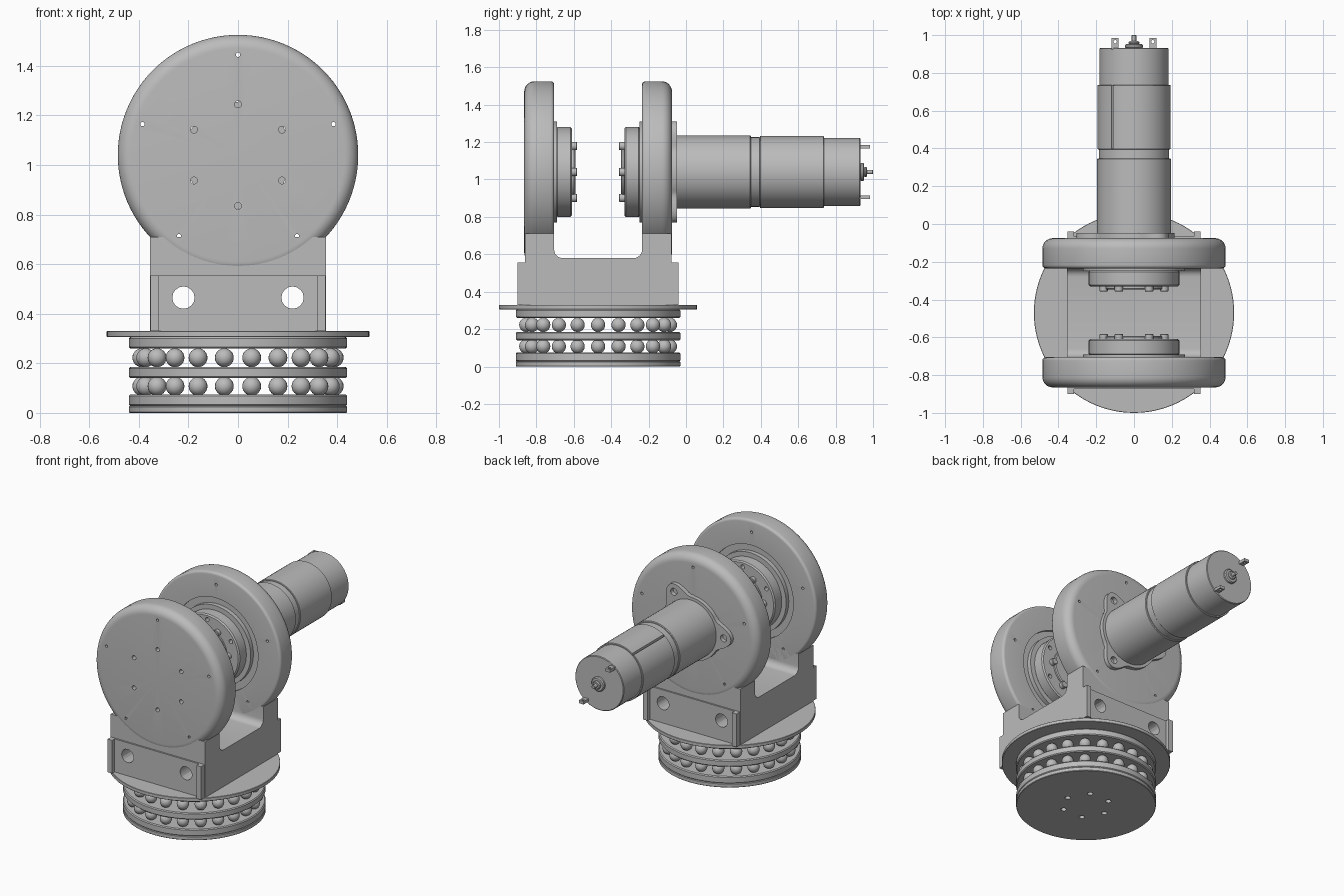
import bpy, bmesh
from math import sin, cos, pi, radians
from mathutils import Matrix, Vector

cube = bpy.data.objects.get("Cube")
if cube:
    bpy.data.objects.remove(cube)

MID_Y = -0.47      # turntable axis
AXIS_Z = 1.04      # motor axis

gray = bpy.data.materials.new("machined_gray")
gray.use_nodes = True
tone = (0.5, 0.5, 0.5, 1)
gray.diffuse_color = tone
gray.node_tree.nodes["Principled BSDF"].inputs["Base Color"].default_value = tone


def finish(name, bm, smooth=True):
    bmesh.ops.recalc_face_normals(bm, faces=bm.faces)
    mesh = bpy.data.meshes.new(name)
    bm.to_mesh(mesh)
    bm.free()
    obj = bpy.data.objects.new(name, mesh)
    bpy.context.collection.objects.link(obj)
    mesh.materials.append(gray)
    if smooth:
        shade(obj)
    return obj


def activate(obj):
    bpy.ops.object.select_all(action='DESELECT')
    obj.select_set(True)
    bpy.context.view_layer.objects.active = obj


def shade(obj):
    activate(obj)
    bpy.ops.object.shade_smooth_by_angle(angle=radians(30))


def lathe(name, profile, axis='z', loc=(0, 0, 0), steps=64):
    """Revolve (radius, height) points about z or y."""
    bm = bmesh.new()
    rings = []
    for r, h in profile:
        ring = []
        for i in range(steps):
            a = 2 * pi * i / steps
            p = (r * cos(a), r * sin(a), h) if axis == 'z' else (r * cos(a), h, r * sin(a))
            ring.append(bm.verts.new(Vector(p) + Vector(loc)))
            if r == 0:
                break
        rings.append(ring)
    for a, b in zip(rings, rings[1:]):
        for i in range(steps):
            quad = [a[i % len(a)], a[(i + 1) % len(a)], b[(i + 1) % len(b)], b[i % len(b)]]
            bm.faces.new(list(dict.fromkeys(quad)))
    return finish(name, bm)


def disc(name, r, h0, h1, axis='z', loc=(0, 0, 0), steps=64, edge=0.006):
    s = edge if h1 > h0 else -edge
    return lathe(name, [(0, h0), (r - edge, h0), (r, h0 + s), (r, h1 - s), (r - edge, h1), (0, h1)],
                 axis, loc, steps)


def prism(name, points, offset):
    bm = bmesh.new()
    face = bm.faces.new([bm.verts.new(p) for p in points])
    out = bmesh.ops.extrude_face_region(bm, geom=[face])
    moved = [v for v in out["geom"] if isinstance(v, bmesh.types.BMVert)]
    bmesh.ops.translate(bm, vec=offset, verts=moved)
    return finish(name, bm)


def box(name, lo, hi):
    bm = bmesh.new()
    size = Vector(hi) - Vector(lo)
    mat = Matrix.Translation((Vector(lo) + Vector(hi)) / 2) @ Matrix.Diagonal((*size, 1))
    bmesh.ops.create_cube(bm, size=1, matrix=mat)
    return finish(name, bm, False)


def drill(obj, holes, axis='y'):
    """Cut cylinders given as (position, radius, length) out of a part."""
    bm = bmesh.new()
    turn = Matrix.Rotation(pi / 2, 4, 'X') if axis == 'y' else Matrix()
    for pos, r, length in holes:
        bmesh.ops.create_cone(bm, cap_ends=True, segments=16, radius1=r, radius2=r,
                              depth=length, matrix=Matrix.Translation(pos) @ turn)
    cut(obj, finish("hole_cutter", bm, False))


def cut(obj, cutter):
    cutter.hide_render = True
    mod = obj.modifiers.new("holes", 'BOOLEAN')
    mod.operation, mod.solver, mod.object = 'DIFFERENCE', 'EXACT', cutter
    activate(obj)
    bpy.ops.object.modifier_apply(modifier=mod.name)
    bpy.data.objects.remove(cutter)
    shade(obj)


def circle(count, radius, start, y):
    """Points around the motor axis."""
    return [(radius * cos(radians(start) + 2 * pi * i / count), y,
             AXIS_Z + radius * sin(radians(start) + 2 * pi * i / count)) for i in range(count)]


# Turntable: stacked races with two rows of balls
base = (0, MID_Y, 0)
bottom = disc("base_disc", 0.44, 0, 0.027, 'z', base, 96, 0.003)
drill(bottom, [((0.15 * cos(i * pi / 3), MID_Y + 0.15 * sin(i * pi / 3), 0), 0.018, 0.04)
               for i in range(6)], 'z')
for name, lo, hi in (("lower_race", 0.027, 0.075), ("middle_race", 0.14, 0.185),
                     ("upper_race", 0.26, 0.306)):
    disc(name, 0.44, lo, hi, 'z', base, 96)
disc("turntable_flange", 0.53, 0.306, 0.33, 'z', base, 96, 0.002)
for row, z in (("lower_balls", 0.1075), ("upper_balls", 0.2225)):
    bm = bmesh.new()
    for i in range(22):
        a = 2 * pi * (i + 0.5) / 22 - pi / 2
        pos = (0.388 * cos(a), MID_Y + 0.388 * sin(a), z)
        bmesh.ops.create_uvsphere(bm, u_segments=20, v_segments=12, radius=0.038,
                                  matrix=Matrix.Translation(pos))
    finish(row, bm)

# U-shaped yoke with filleted inner corners
half, inner, floor, fillet, top = 0.392, 0.235, 0.58, 0.045, 0.71
side = [(half, 0.33), (half, top), (inner, top)]
side += [(inner - fillet + fillet * cos(t * pi / 12), floor + fillet - fillet * sin(t * pi / 12))
         for t in range(7)]
outline = side + [(-d, z) for d, z in reversed(side)]
yoke = prism("yoke", [(-0.355, MID_Y + d, z) for d, z in outline], (0.71, 0, 0))
drill(yoke, [((x, MID_Y, 0.465), 0.045, 1.2) for x in (-0.22, 0.22)])

# Two mirrored arms, each with hub, ring and bolts
for s, label in ((-1, "front"), (1, "back")):
    centre = (0, MID_Y, AXIS_Z)
    R, outer, round_r, small = 0.485, 0.395, 0.055, 0.018
    prof = [(0, s * outer)]
    prof += [(R - round_r + round_r * sin(t * pi / 16), s * (outer - round_r + round_r * cos(t * pi / 16)))
             for t in range(9)]
    prof += [(R - small + small * cos(t * pi / 8), s * (inner + small - small * sin(t * pi / 8)))
             for t in range(5)]
    # shallow groove around the hub on the inner face
    prof += [(0.315, s * inner), (0.315, s * (inner + 0.015)),
             (0.27, s * (inner + 0.015)), (0.27, s * (inner - 0.014)), (0, s * (inner - 0.014))]
    arm = lathe(label + "_arm_disc", prof, 'y', centre, 96)
    mid = MID_Y + s * 0.3
    drill(arm, [(p, 0.009, 0.4) for p in circle(5, 0.405, 90, mid)]
          + [(p, 0.014, 0.4) for p in circle(6, 0.205, 90, mid)])
    hub = disc(label + "_hub", 0.24, s * 0.225, s * 0.14, 'y', centre, 64, 0.008)
    drill(hub, [(p, 0.014, 0.4) for p in circle(6, 0.205, 90, mid)])
    disc(label + "_hub_cap", 0.15, s * 0.145, s * 0.122, 'y', centre)
    for p in circle(6, 0.16, 60, MID_Y):
        disc(label + "_hub_bolt", 0.022, s * 0.145, s * 0.112, 'y', p, 16, 0.003)

    # Mounting bracket: thin web with upright end strips
    y0, y1, y2 = sorted((MID_Y + s * 0.38, MID_Y + s * 0.403, MID_Y + s * 0.43))[::s]
    web = box(label + "_bracket_web", (-0.352, min(y0, y1), 0.33), (0.352, max(y0, y1), 0.555))
    drill(web, [((x, y1, 0.465), 0.045, 0.2) for x in (-0.22, 0.22)])
    for x in (-0.352, 0.318):
        box(label + "_bracket_strip", (x, min(y0, y2), 0.33), (x + 0.034, max(y0, y2), 0.555))

# Three-eared motor mount
lobes = []
for i in range(96):
    a = 2 * pi * i / 96
    r = 0.215 + 0.09 * max(0, cos(3 * (a - pi))) ** 2
    lobes.append((r * cos(a), -0.08, AXIS_Z + r * sin(a)))
mount = prism("motor_mount", lobes, (0, 0.033, 0))
drill(mount, [(p, 0.024, 0.2) for p in circle(3, 0.25, 180, -0.06)])

# Gear motor, stepped along its axis
motor_at = (0, 0, AXIS_Z)
disc("gearbox", 0.195, -0.06, 0.347, 'y', motor_at, 64, 0.004)
disc("motor_neck", 0.186, 0.34, 0.40, 'y', motor_at)
sleeve = disc("motor_sleeve", 0.193, 0.395, 0.737, 'y', motor_at, 64, 0.003)
cut(sleeve, box("seam_cutter", (-0.12, 0.4, AXIS_Z + 0.14), (-0.11, 0.8, AXIS_Z + 0.3)))
disc("motor_can", 0.183, 0.73, 0.932, 'y', motor_at, 64, 0.004)
disc("rear_boss", 0.048, 0.93, 0.953, 'y', motor_at, 32)
disc("rear_collar", 0.028, 0.95, 0.968, 'y', motor_at, 32)
disc("motor_shaft", 0.012, 0.96, 1.0, 'y', motor_at, 16, 0.002)
for x, z in ((-0.1, 1.175), (0.1, 0.905)):
    tab = box("terminal", (x - 0.018, 0.925, z - 0.01), (x + 0.018, 0.985, z + 0.01))
    drill(tab, [((x, 0.965, z), 0.009, 0.1)], 'z')
